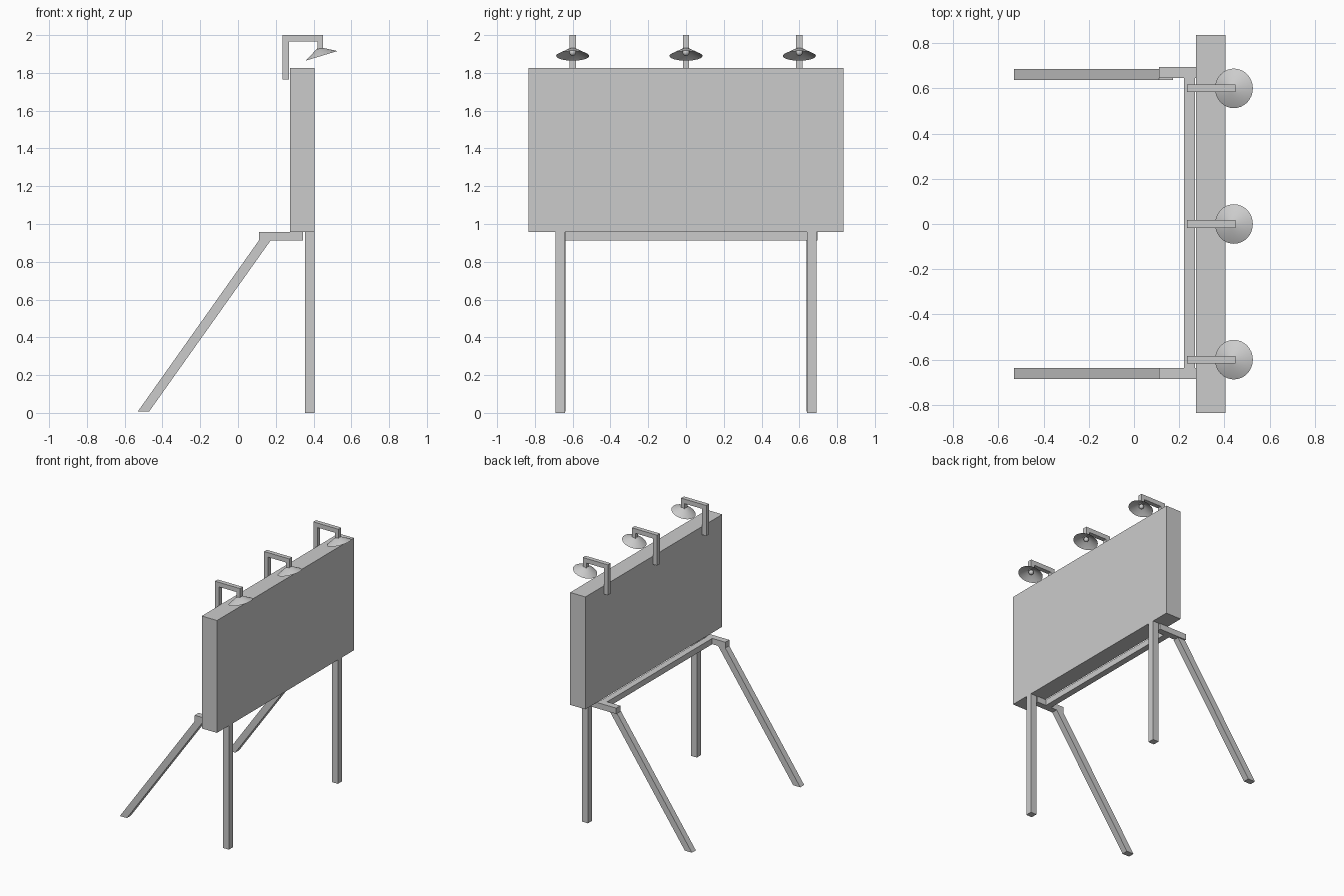
import bpy, bmesh, math
from mathutils import Matrix, Vector

if "Cube" in bpy.data.objects:
    bpy.data.objects.remove(bpy.data.objects["Cube"])


def make_object(name, bm):
    bmesh.ops.recalc_face_normals(bm, faces=bm.faces)
    mesh = bpy.data.meshes.new(name)
    bm.to_mesh(mesh)
    bm.free()
    obj = bpy.data.objects.new(name, mesh)
    bpy.context.collection.objects.link(obj)
    return obj


def extrude_y(name, profile, y0, y1):
    """Side profile of (x, z) points extruded from y0 to y1."""
    bm = bmesh.new()
    face = bm.faces.new([bm.verts.new((x, y0, z)) for x, z in profile])
    ext = bmesh.ops.extrude_face_region(bm, geom=[face])
    verts = [v for v in ext["geom"] if isinstance(v, bmesh.types.BMVert)]
    bmesh.ops.translate(bm, verts=verts, vec=(0, y1 - y0, 0))
    return make_object(name, bm)


def box(name, x, y, z):
    return extrude_y(name, [(x[0], z[0]), (x[1], z[0]), (x[1], z[1]), (x[0], z[1])], *y)


def smooth(obj, angle):
    for p in obj.data.polygons:
        p.use_smooth = True
    bpy.ops.object.select_all(action='DESELECT')
    obj.select_set(True)
    bpy.context.view_layer.objects.active = obj
    bpy.ops.object.shade_smooth_by_angle(angle=math.radians(angle))


# Sign board and the cross bar under its back edge
box("sign_board", (0.275, 0.405), (-0.835, 0.835), (0.957, 1.825))
box("cross_bar", (0.222, 0.27), (-0.645, 0.645), (0.912, 0.957))

# Upright legs, support arms and slanted braces on both sides
for side, s in (("left", -1), ("right", 1)):
    box("front_leg_" + side, (0.355, 0.405), (s * 0.64, s * 0.69), (0, 0.957))
    arm = (0.645, 0.695) if s > 0 else (-0.685, -0.637)
    box("support_arm_" + side, (0.11, 0.345), arm, (0.912, 0.957))
    brace = [(-0.53, 0.008), (-0.47, 0.008), (0.172, 0.912), (0.11, 0.912)]
    extrude_y("back_brace_" + side, brace, s * 0.637, s * 0.685)

# Lamps: hooked bracket, tilted open shade and bulb
hook = [(0.235, 1.765), (0.27, 1.765), (0.27, 1.965), (0.42, 1.965),
        (0.42, 1.925), (0.45, 1.925), (0.45, 2.0), (0.235, 2.0)]
axis = Vector((-0.29, 0, 0.957)).normalized()
tilt = axis.to_track_quat('Z', 'Y').to_matrix().to_4x4()
rim_radius, shade_height = 0.0875, 0.045

for i, y in enumerate((-0.6, 0.0, 0.6), 1):
    extrude_y(f"lamp_bracket_{i}", hook, y - 0.017, y + 0.017)
    place = Matrix.Translation((0.442, y, 1.89)) @ tilt

    bm = bmesh.new()
    bmesh.ops.create_cone(bm, cap_ends=False, segments=32, radius1=rim_radius,
                          radius2=0.008, depth=shade_height,
                          matrix=place @ Matrix.Translation((0, 0, shade_height / 2)))
    top = [e for e in bm.edges if e.is_boundary
           and (place.inverted() @ e.verts[0].co).z > shade_height / 2]
    bmesh.ops.holes_fill(bm, edges=top)
    smooth(make_object(f"lamp_shade_{i}", bm), 40)

    bm = bmesh.new()
    bmesh.ops.create_uvsphere(bm, u_segments=16, v_segments=10, radius=0.018,
                              matrix=place @ Matrix.Translation((0, 0, 0.019)))
    smooth(make_object(f"lamp_bulb_{i}", bm), 60)
